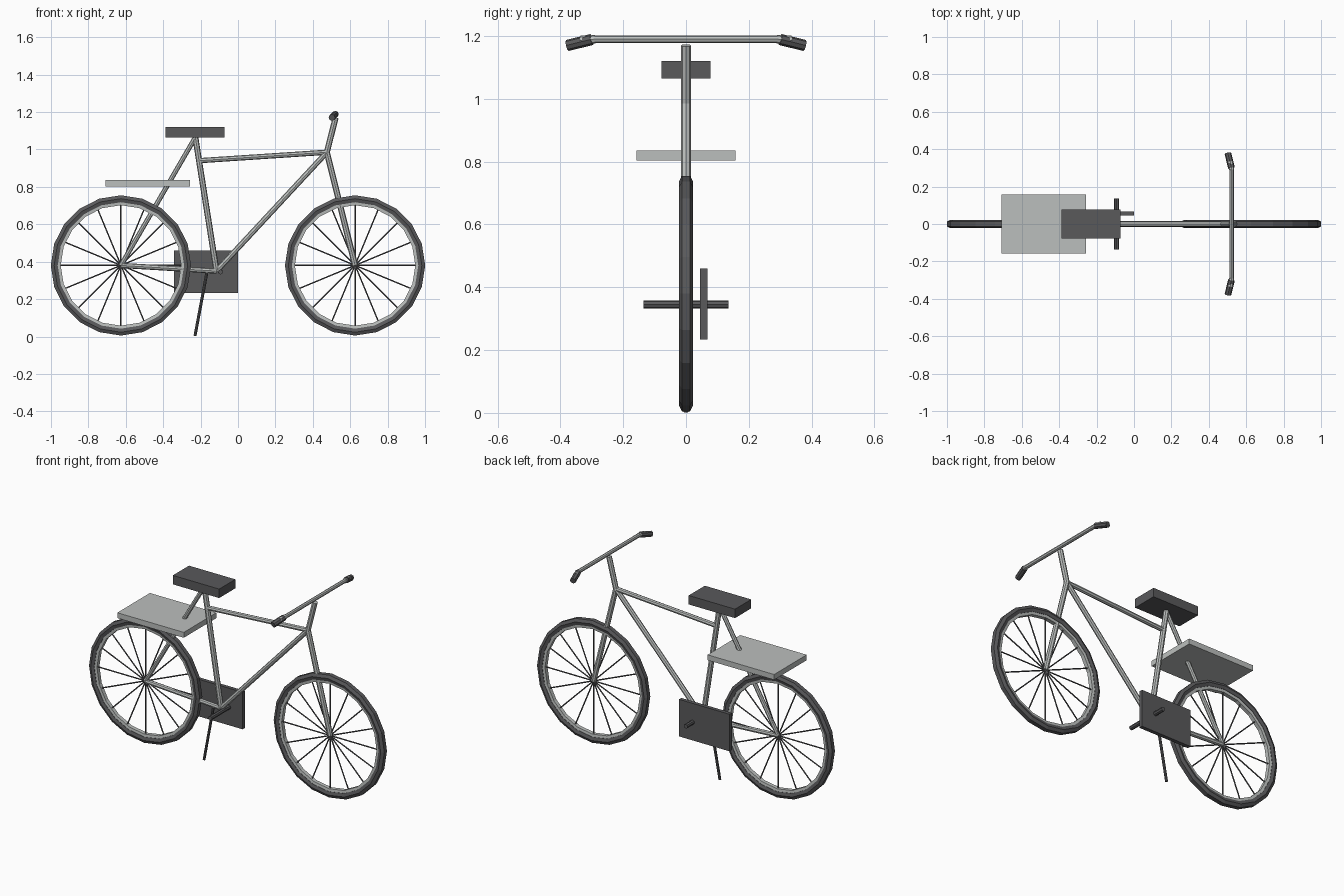
import bpy, bmesh, math
from mathutils import Vector, Matrix

cube = bpy.data.objects.get("Cube")
if cube:
    bpy.data.objects.remove(cube, do_unlink=True)


def material(name, r, g, b):
    m = bpy.data.materials.new(name)
    m.use_nodes = True
    m.diffuse_color = (r, g, b, 1)
    m.node_tree.nodes["Principled BSDF"].inputs["Base Color"].default_value = (r, g, b, 1)
    return m


DARK = material("dark grey", 0.10, 0.10, 0.105)
METAL = material("light grey metal", 0.50, 0.52, 0.51)


def finish(name, bm, mat):
    bmesh.ops.recalc_face_normals(bm, faces=bm.faces)
    mesh = bpy.data.meshes.new(name)
    bm.to_mesh(mesh)
    bm.free()
    mesh.materials.append(mat)
    ob = bpy.data.objects.new(name, mesh)
    bpy.context.collection.objects.link(ob)
    return ob


def add_tube(bm, a, b, radius, sides=8):
    a, b = Vector(a), Vector(b)
    turn = (b - a).to_track_quat('Z', 'Y').to_matrix().to_4x4()
    bmesh.ops.create_cone(bm, cap_ends=True, segments=sides, radius1=radius, radius2=radius,
                          depth=(b - a).length, matrix=Matrix.Translation((a + b) / 2) @ turn)


def tube(name, a, b, radius, mat=METAL):
    bm = bmesh.new()
    add_tube(bm, a, b, radius)
    return finish(name, bm, mat)


def box(name, low, high, mat):
    low, high = Vector(low), Vector(high)
    bm = bmesh.new()
    bmesh.ops.create_cube(bm, size=1, matrix=Matrix.Translation((low + high) / 2)
                          @ Matrix.Diagonal((*(high - low), 1)))
    return finish(name, bm, mat)


def ring(name, centre, profile, mat, sides=20):
    """Revolve a closed (radius, y) profile about the wheel axle."""
    bm = bmesh.new()
    loops = []
    for i in range(sides):
        t = math.tau * i / sides
        loops.append([bm.verts.new(centre + Vector((r * math.sin(t), y, r * math.cos(t))))
                      for r, y in profile])
    n = len(profile)
    for i in range(sides):
        p, q = loops[i], loops[(i + 1) % sides]
        for j in range(n):
            k = (j + 1) % n
            bm.faces.new((p[j], p[k], q[k], q[j]))
    return finish(name, bm, mat)


# Wheels
TYRE = [(0.375, 0.013), (0.357, 0.022), (0.338, 0.016),
        (0.338, -0.016), (0.357, -0.022), (0.375, -0.013)]
RIM = [(0.345, 0.015), (0.322, 0.012), (0.322, -0.012), (0.345, -0.015)]
rear_hub, front_hub = Vector((-0.626, 0, 0.38)), Vector((0.626, 0, 0.38))
for label, hub in (("rear", rear_hub), ("front", front_hub)):
    ring(label + "_tyre", hub, TYRE, DARK)
    ring(label + "_rim", hub, RIM, METAL)
    bm = bmesh.new()
    for i in range(16):
        t = math.tau * i / 16
        add_tube(bm, hub, hub + Vector((math.cos(t), 0, math.sin(t))) * 0.328, 0.004, 5)
    finish(label + "_spokes", bm, DARK)

# Frame
bracket = (-0.115, 0, 0.35)
head = (0.475, 0, 0.985)
post_top = (-0.228, 0, 1.065)
tube("seat_tube", bracket, post_top, 0.016)
tube("seat_stay", post_top, rear_hub, 0.013)
tube("chain_stay", rear_hub, bracket, 0.014)
tube("down_tube", bracket, head, 0.015)
tube("top_tube", (-0.21, 0, 0.94), head, 0.014)
tube("fork", head, front_hub, 0.016)
tube("stem", head, (0.522, 0, 1.17), 0.016)

# Handlebar with angled grips
tube("handlebar", (0.522, -0.30, 1.19), (0.522, 0.30, 1.19), 0.012)
for side, s in (("left", 1), ("right", -1)):
    tube(side + "_bar_end", (0.522, s * 0.29, 1.19), (0.515, s * 0.335, 1.187), 0.014)
    tube(side + "_grip", (0.521, s * 0.30, 1.189), (0.502, s * 0.378, 1.17), 0.018, DARK)

# Saddle, carrier, chain guard
box("saddle", (-0.387, -0.078, 1.065), (-0.073, 0.078, 1.12), DARK)
box("carrier", (-0.708, -0.158, 0.803), (-0.257, 0.158, 0.836), METAL)
box("chain_guard", (-0.343, 0.045, 0.233), (0, 0.068, 0.46), DARK)

# Pedal axle and kickstand
tube("pedal_axle", (-0.093, -0.136, 0.345), (-0.093, 0.136, 0.345), 0.013, DARK)
tube("kickstand", (-0.165, 0, 0.35), (-0.23, 0, 0.003), 0.008, DARK)
